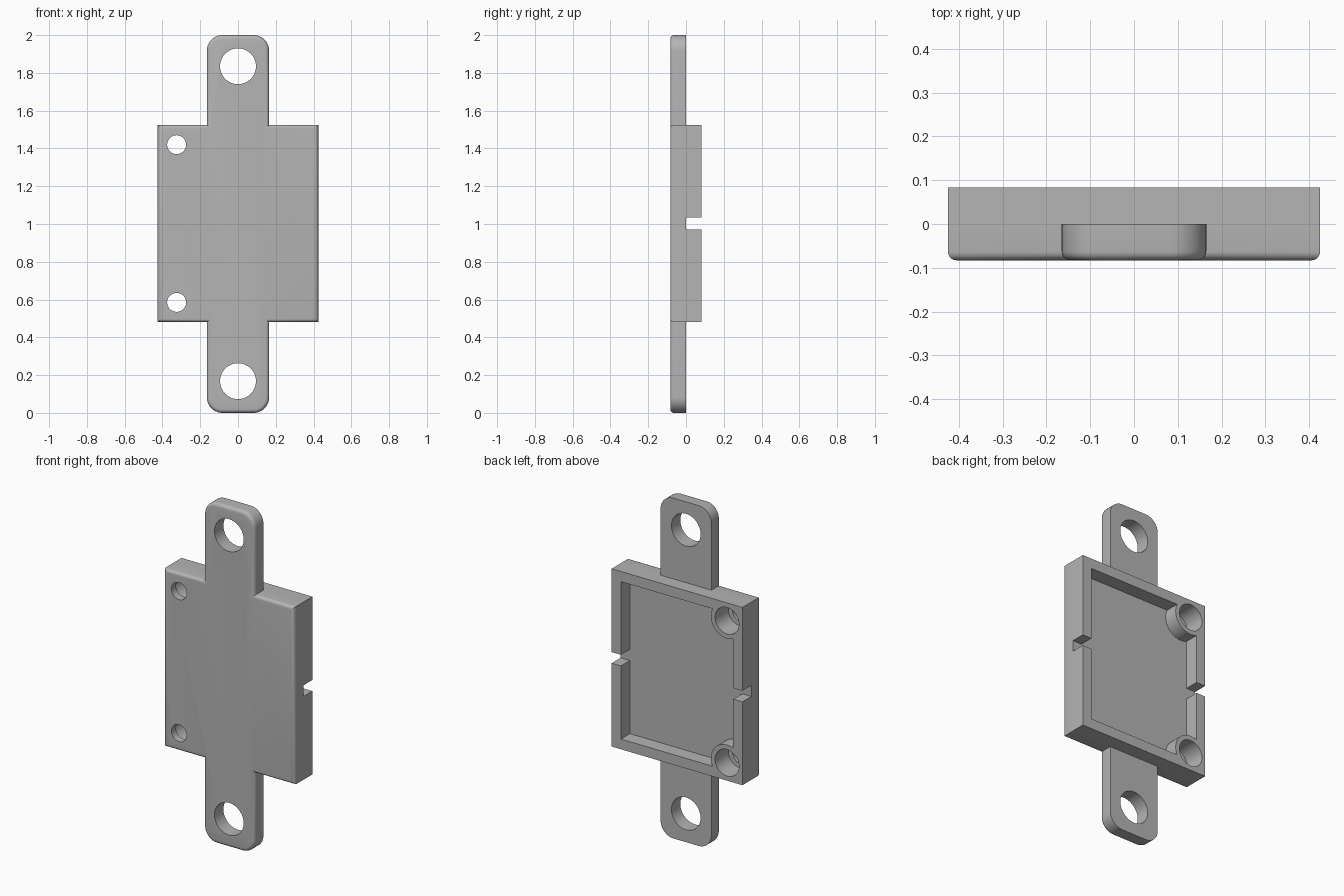
import bpy
import bmesh
from math import cos, sin, pi
from mathutils import Matrix, Vector

default = bpy.data.objects.get("Cube")
if default:
    bpy.data.objects.remove(default, do_unlink=True)

HALF_W, BOTTOM, TOP = 0.425, 0.48, 1.525   # housing outline
TAB_W, TAB_R = 0.165, 0.083                # mounting tabs
DEPTH, FILLET, WALL = 0.083, 0.02, 0.06
SCREW_X, SCREW_Z = -0.325, (0.585, 1.42)

grey = bpy.data.materials.new("plain grey")
grey.use_nodes = True
colour = (0.46, 0.46, 0.46, 1)
grey.diffuse_color = colour
grey.node_tree.nodes["Principled BSDF"].inputs["Base Color"].default_value = colour


def make_object(name, bm):
    bmesh.ops.recalc_face_normals(bm, faces=bm.faces)
    mesh = bpy.data.meshes.new(name)
    bm.to_mesh(mesh)
    bm.free()
    mesh.materials.append(grey)
    obj = bpy.data.objects.new(name, mesh)
    bpy.context.collection.objects.link(obj)
    return obj


def box(name, x, y, z):
    """Box from (min, max) pairs on each axis."""
    bm = bmesh.new()
    bmesh.ops.create_cube(bm, size=1)
    for v in bm.verts:
        v.co = [(lo + hi) / 2 + c * (hi - lo) for c, (lo, hi) in zip(v.co, (x, y, z))]
    return make_object(name, bm)


def cylinder(name, x, z, radius, y0, y1):
    """Cylinder lying along y."""
    bm = bmesh.new()
    place = Matrix.Translation((x, (y0 + y1) / 2, z)) @ Matrix.Rotation(pi / 2, 4, "X")
    bmesh.ops.create_cone(bm, cap_ends=True, segments=48, radius1=radius,
                          radius2=radius, depth=y1 - y0, matrix=place)
    return make_object(name, bm)


def cut(target, cutter):
    cutter.hide_render = True
    mod = target.modifiers.new("cut", "BOOLEAN")
    mod.operation, mod.solver, mod.object = "DIFFERENCE", "EXACT", cutter
    bpy.context.view_layer.objects.active = target
    bpy.ops.object.modifier_apply(modifier=mod.name)
    bpy.data.objects.remove(cutter, do_unlink=True)


def extrude(bm, faces, dy, keep):
    new = bmesh.ops.extrude_face_region(bm, geom=faces, use_keep_orig=keep)["geom"]
    verts = [g for g in new if isinstance(g, bmesh.types.BMVert)]
    bmesh.ops.translate(bm, verts=verts, vec=Vector((0, dy, 0)))
    return [g for g in new if isinstance(g, bmesh.types.BMFace)]


# Front outline: a rectangular plate with a rounded tab above and below
bm = bmesh.new()


def vert(x, z):
    return bm.verts.new((x, -DEPTH, z))


def tab_arc(end, direction):
    """Rounded tab end, from the right corner to the left one."""
    points = []
    for side in (1, -1):
        arc = []
        for i in range(11):
            a = i / 10 * pi / 2
            arc.append(vert(side * (TAB_W - TAB_R + TAB_R * cos(a)),
                            end - direction * TAB_R * (1 - sin(a))))
        points += arc if side == 1 else arc[::-1]
    return points


low = [vert(x, BOTTOM) for x in (-HALF_W, -TAB_W, TAB_W, HALF_W)]
high = [vert(x, TOP) for x in (HALF_W, TAB_W, -TAB_W, -HALF_W)]
plate = bm.faces.new(low + high)
bm.faces.new([high[2], high[1]] + tab_arc(2, 1))
bm.faces.new(([low[1], low[2]] + tab_arc(0, -1))[::-1])

# Thicken everything to the tab depth, then only the plate to full depth
backs = extrude(bm, list(bm.faces), DEPTH, True)
back_plate = max(backs, key=lambda f: f.calc_area())
extrude(bm, [back_plate], DEPTH, False)
bmesh.ops.recalc_face_normals(bm, faces=bm.faces)

# Merge the front into one face and round its outer edge
seams = [e for e in bm.edges if len(e.link_faces) == 2
         and all(abs(v.co.y + DEPTH) < 1e-5 for f in e.link_faces for v in f.verts)]
bmesh.ops.dissolve_edges(bm, edges=seams)
rim = [e for e in bm.edges if all(abs(v.co.y + DEPTH) < 1e-5 for v in e.verts)]
bmesh.ops.bevel(bm, geom=rim, offset=FILLET, offset_type="OFFSET", segments=5,
                profile=0.5, affect="EDGES", clamp_overlap=True)
housing = make_object("sensor_housing", bm)

# Back pocket, leaving round bosses standing in two corners
pocket = box("pocket_cutter", (WALL - HALF_W, HALF_W - WALL), (0, 0.2),
             (BOTTOM + WALL, TOP - WALL))
for z in SCREW_Z:
    cut(pocket, cylinder("boss_shape", SCREW_X, z, 0.105, -0.1, 0.3))
cut(housing, pocket)

# Cable notches through both side walls
cut(housing, box("notch_cutter", (-0.6, 0.6), (0, 0.2), (0.97, 1.035)))

# Screw holes with wide counterbores from the back
for z in SCREW_Z:
    cut(housing, cylinder("counterbore_cutter", SCREW_X, z, 0.078, -0.04, 0.2))
    cut(housing, cylinder("screw_hole_cutter", SCREW_X, z, 0.05, -0.2, 0.1))

# Large mounting holes in the tabs
for z in (0.168, 1.835):
    cut(housing, cylinder("mounting_hole_cutter", 0, z, 0.095, -0.2, 0.2))

bpy.ops.object.select_all(action="DESELECT")
housing.select_set(True)
bpy.context.view_layer.objects.active = housing
bpy.ops.object.shade_smooth_by_angle(angle=pi / 6)
